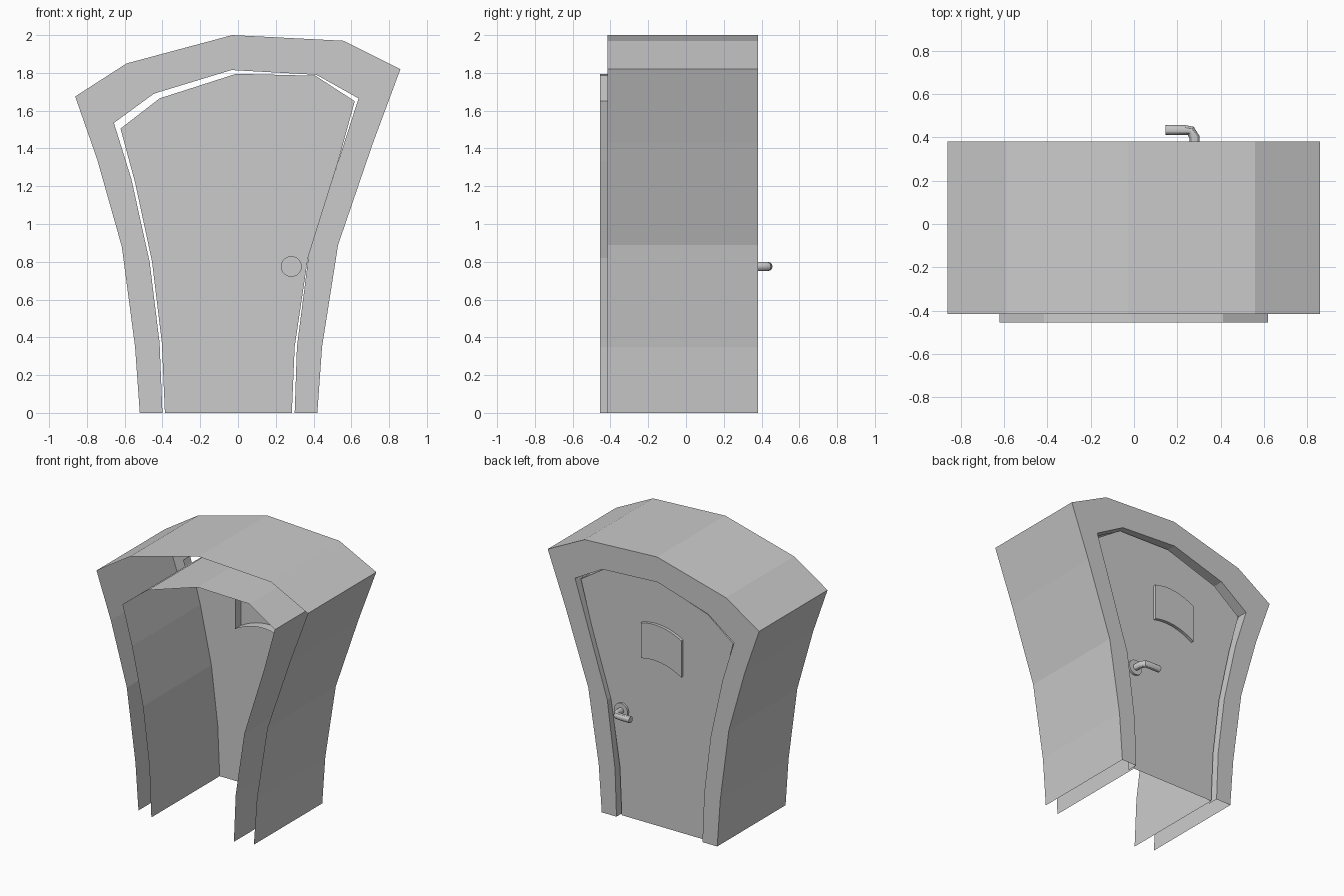
import bpy, bmesh, math

if "Cube" in bpy.data.objects:
    bpy.data.objects.remove(bpy.data.objects["Cube"])

# Matching 13-point profiles (x, z), left foot over the arch to right foot
OUTER = [(-.52, 0), (-.545, .35), (-.615, .88), (-.745, 1.34), (-.862, 1.675), (-.59, 1.85),
         (-.03, 2.0), (.56, 1.97), (.86, 1.82), (.715, 1.43), (.53, .89), (.445, .35), (.42, 0)]
OPENING = [(-.4, 0), (-.415, .37), (-.468, .8), (-.565, 1.24), (-.657, 1.535), (-.445, 1.69),
           (-.035, 1.815), (.415, 1.79), (.638, 1.665), (.54, 1.36), (.375, .84), (.312, .35), (.3, 0)]
DOOR = [(-.387, 0), (-.403, .37), (-.455, .8), (-.545, 1.22), (-.622, 1.505), (-.415, 1.665),
        (-.01, 1.795), (.41, 1.785), (.618, 1.65), (.53, 1.33), (.37, .82), (.3, .35), (.285, 0)]


def finish(name, bm):
    bmesh.ops.recalc_face_normals(bm, faces=bm.faces)
    mesh = bpy.data.meshes.new(name)
    bm.to_mesh(mesh)
    bm.free()
    ob = bpy.data.objects.new(name, mesh)
    bpy.context.collection.objects.link(ob)
    return ob


def row(bm, pts, y):
    return [bm.verts.new((x, y, z)) for x, z in pts]


def bridge(bm, a, b, closed=False):
    n = len(a)
    for i in range(n if closed else n - 1):
        j = (i + 1) % n
        bm.faces.new((a[i], a[j], b[j], b[i]))


def open_box(name, pts, y_face, y_end, closed):
    """Flat face with walls running toward -y, left open at the far end."""
    bm = bmesh.new()
    face = row(bm, pts, y_face)
    bm.faces.new(face)
    bridge(bm, face, row(bm, pts, y_end), closed)
    return finish(name, bm)


# Frame: outer shell, flat ring and the lip around the opening
bm = bmesh.new()
shell = row(bm, OUTER, -.415)
rim = row(bm, OUTER, .38)
edge = row(bm, OPENING, .38)
lip = row(bm, OPENING, .30)
bridge(bm, shell, rim)
bridge(bm, rim, edge)
bridge(bm, edge, lip)
finish("door_frame", bm)

# Door leaf with deep side walls, open underneath
open_box("door", DOOR, .34, -.455, False)


# Window: raised pane with arched top and bottom
def arch(x0, z0, x1, z1, bulge, n=8):
    return [(x0 + (x1 - x0) * i / n,
             z0 + (z1 - z0) * i / n + bulge * 4 * (i / n) * (1 - i / n)) for i in range(n + 1)]


window = arch(-.215, 1.155, .115, 1.21, .035) + arch(.115, 1.47, -.215, 1.425, .035)
open_box("window", window, .362, .27, True)

# Handle rosette
bpy.ops.mesh.primitive_cylinder_add(vertices=24, radius=.055, depth=.03,
                                    location=(.282, .34, .775),
                                    rotation=(math.pi / 2, 0, 0))
rosette = bpy.context.object
rosette.name = "handle_rosette"
bpy.ops.object.shade_smooth_by_angle()

# Handle lever: round bar swept along a bent path
bm = bmesh.new()
path = [(.282, .33, 0), (.28, .40, 15), (.262, .43, 55), (.23, .4345, 90), (.146, .4345, 90)]
rings = []
for x, y, turn in path:
    t = math.radians(turn)
    ring = []
    for k in range(12):
        a = math.tau * k / 12
        u, v = .0235 * math.cos(a), .0235 * math.sin(a)
        ring.append(bm.verts.new((x + u * math.cos(t), y + u * math.sin(t), .775 + v)))
    rings.append(ring)
for a, b in zip(rings, rings[1:]):
    bridge(bm, a, b, True)
bm.faces.new(rings[0])
bm.faces.new(rings[-1])
lever = finish("handle_lever", bm)
bpy.ops.object.select_all(action='DESELECT')
lever.select_set(True)
bpy.context.view_layer.objects.active = lever
bpy.ops.object.shade_smooth_by_angle()
